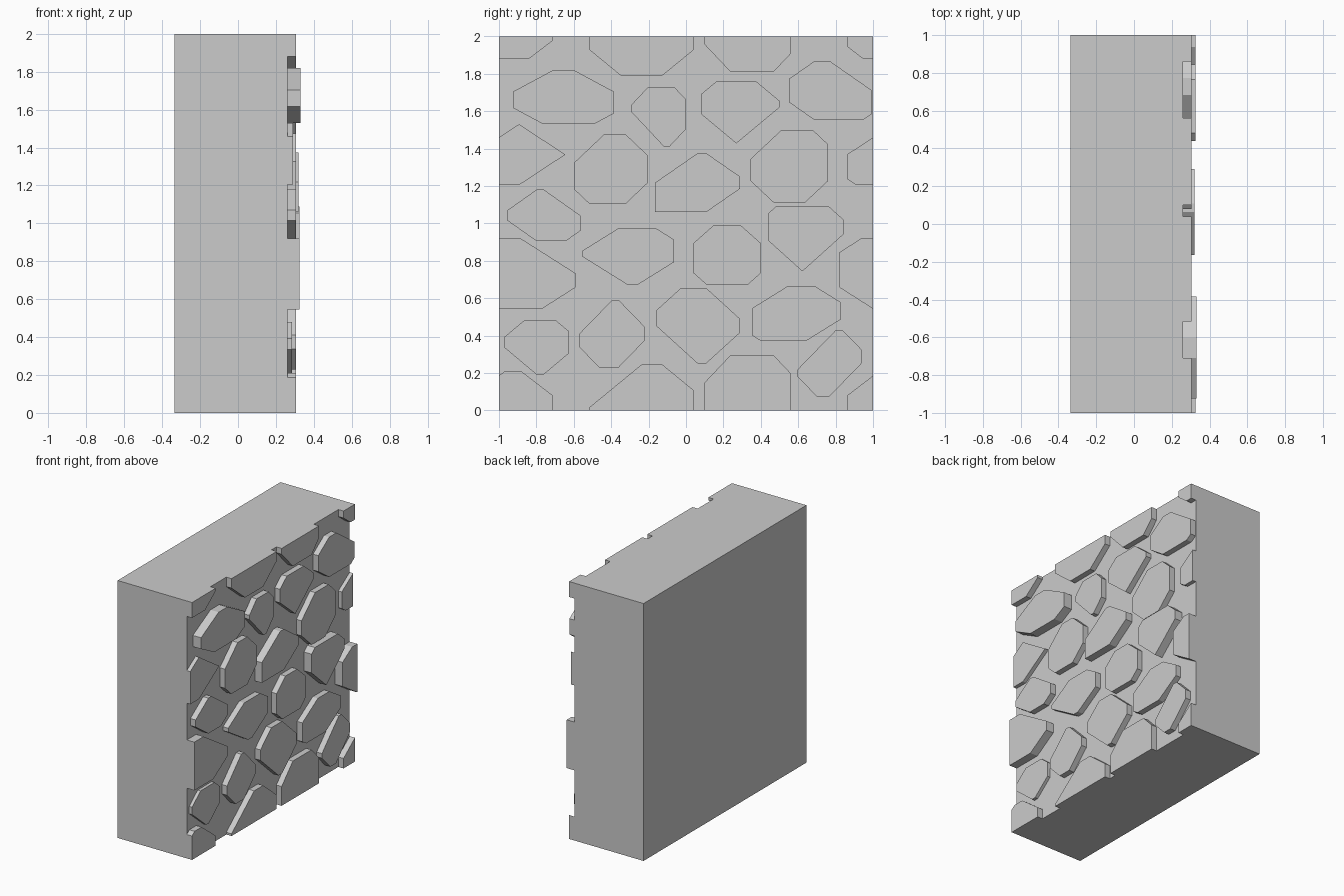
import bpy
import bmesh

if "Cube" in bpy.data.objects:
    bpy.data.objects.remove(bpy.data.objects["Cube"])

BACK, FACE = -0.335, 0.26      # wall slab depth range in x


def clip(pts, a, b, c):
    """Keep the part of a convex outline where a*y + b*z <= c."""
    out = []
    for p, q in zip(pts, pts[1:] + pts[:1]):
        dp = a * p[0] + b * p[1] - c
        dq = a * q[0] + b * q[1] - c
        if dp <= 1e-7:
            out.append(p)
        if (dp < -1e-7 and dq > 1e-7) or (dp > 1e-7 and dq < -1e-7):
            t = dp / (dp - dq)
            out.append((p[0] + t * (q[0] - p[0]), p[1] + t * (q[1] - p[1])))
    return out


def chipped_block(y0, y1, z0, z1, corners):
    """Rectangle with each corner cut off; digits are tenths for BL, BR, TR, TL."""
    pts = [(0, 0), (1, 0), (1, 1), (0, 1)]
    for digit, (sy, sz) in zip(corners, [(-1, -1), (1, -1), (1, 1), (-1, 1)]):
        pts = clip(pts, sy, sz, max(sy, 0) + max(sz, 0) - int(digit) / 10)
    return [(y0 + u * (y1 - y0), z0 + v * (z1 - z0)) for u, v in pts]


def prism(name, outline, x0, x1):
    """Extrude a y-z outline along x."""
    bm = bmesh.new()
    face = bm.faces.new([bm.verts.new((x0, y, z)) for y, z in outline])
    top = bmesh.ops.extrude_face_region(bm, geom=[face])["geom"]
    verts = [g for g in top if isinstance(g, bmesh.types.BMVert)]
    bmesh.ops.translate(bm, verts=verts, vec=(x1 - x0, 0, 0))
    bmesh.ops.remove_doubles(bm, verts=bm.verts[:], dist=1e-5)
    bmesh.ops.recalc_face_normals(bm, faces=bm.faces[:])
    mesh = bpy.data.meshes.new(name)
    bm.to_mesh(mesh)
    bm.free()
    bpy.context.collection.objects.link(bpy.data.objects.new(name, mesh))


# Wall slab
prism("wall_slab", [(-1, 0), (1, 0), (1, 2), (-1, 2)], BACK, FACE)

# Stones: y range, z range, front x, corner chips
STONES = [
    (-1.14, -0.71, -0.12, 0.21, 0.305, "2344"),
    (-0.515, 0.04, -0.21, 0.245, 0.305, "3335"),
    (0.10, 0.56, -0.19, 0.295, 0.305, "3223"),
    (-0.97, -0.625, 0.19, 0.48, 0.285, "5423"),
    (-0.57, -0.22, 0.23, 0.59, 0.305, "3445"),
    (-0.16, 0.285, 0.25, 0.655, 0.305, "5443"),
    (0.355, 0.83, 0.37, 0.665, 0.305, "1434"),
    (0.595, 0.94, 0.075, 0.43, 0.305, "3536"),
    (-1.18, -0.59, 0.545, 0.92, 0.325, "3352"),
    (-0.555, -0.065, 0.67, 0.975, 0.305, "5424"),
    (0.04, 0.40, 0.67, 0.99, 0.305, "2233"),
    (0.44, 0.845, 0.725, 1.09, 0.325, "5621"),
    (-0.955, -0.565, 0.905, 1.18, 0.305, "4254"),
    (-1.14, -0.645, 1.205, 1.53, 0.29, "1555"),
    (-0.595, -0.205, 1.105, 1.475, 0.305, "2334"),
    (-0.165, 0.29, 1.06, 1.375, 0.32, "0445"),
    (0.345, 0.76, 1.11, 1.50, 0.305, "3324"),
    (-0.925, -0.385, 1.53, 1.82, 0.33, "3244"),
    (-0.295, 0.0, 1.41, 1.725, 0.305, "6323"),
    (0.08, 0.50, 1.41, 1.76, 0.305, "5632"),
    (0.55, 0.995, 1.555, 1.865, 0.305, "3153"),
]

# The pattern tiles, so stones crossing an edge reappear on the opposite side
for i, (y0, y1, z0, z1, front, corners) in enumerate(STONES, 1):
    for dy in (0, 2):
        for dz in (0, 2):
            pts = chipped_block(y0 + dy, y1 + dy, z0 + dz, z1 + dz, corners)
            for edge in ((1, 0, 1), (-1, 0, 1), (0, 1, 2), (0, -1, 0)):
                pts = clip(pts, *edge)
            if len(pts) >= 3:
                prism(f"stone_{i:02d}", pts, FACE, front)
